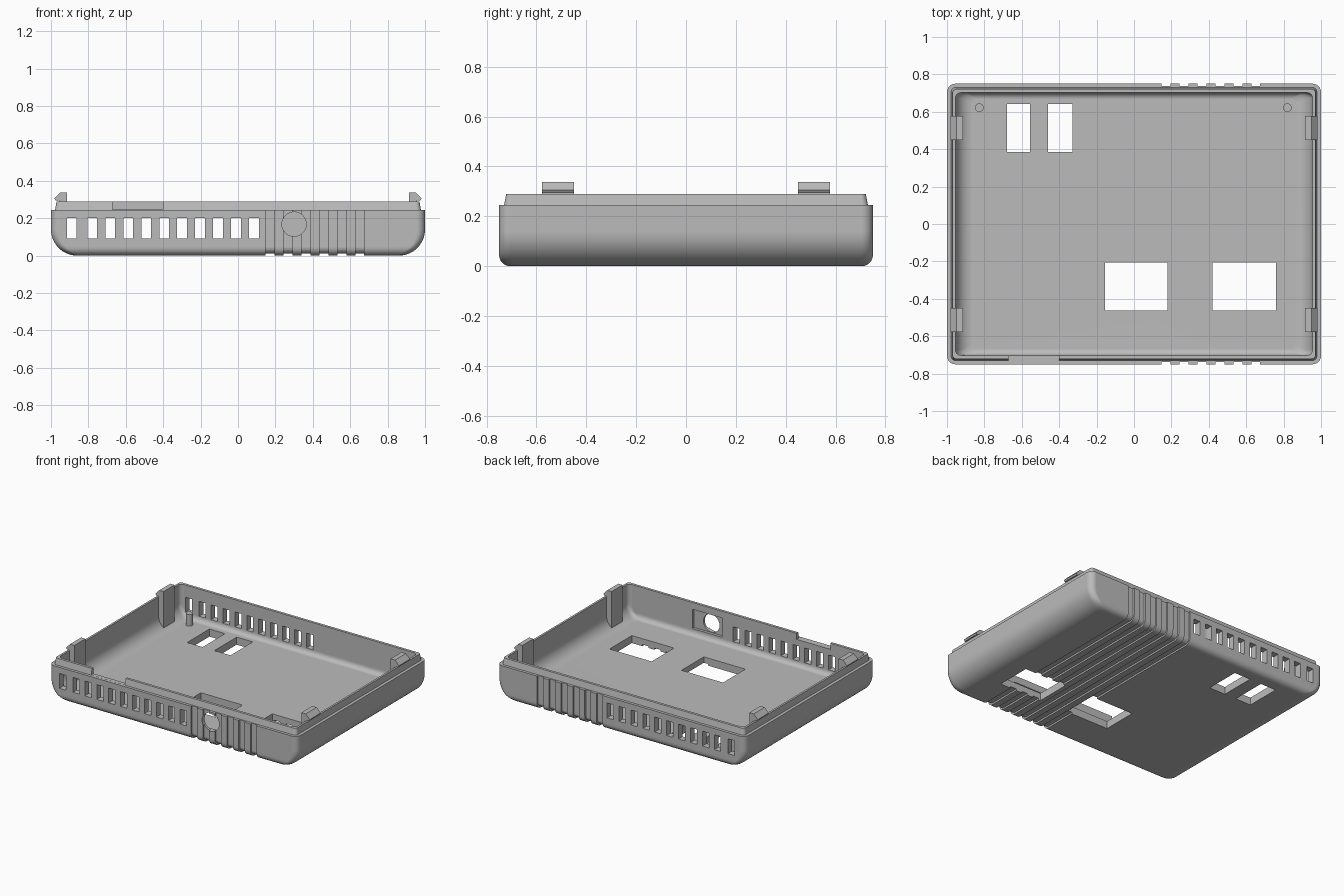
import bpy, bmesh, math
from mathutils import Vector

cube = bpy.data.objects.get("Cube")
if cube:
    bpy.data.objects.remove(cube, do_unlink=True)

grey = bpy.data.materials.new("matte grey plastic")
grey.use_nodes = True
COLOUR = (0.5, 0.5, 0.5, 1)
grey.diffuse_color = COLOUR
grey.node_tree.nodes["Principled BSDF"].inputs["Base Color"].default_value = COLOUR


def finish(bm, name):
    bmesh.ops.recalc_face_normals(bm, faces=bm.faces[:])
    mesh = bpy.data.meshes.new(name)
    bm.to_mesh(mesh)
    bm.free()
    mesh.materials.append(grey)
    obj = bpy.data.objects.new(name, mesh)
    bpy.context.collection.objects.link(obj)
    return obj


def select(obj):
    bpy.ops.object.select_all(action='DESELECT')
    obj.select_set(True)
    bpy.context.view_layer.objects.active = obj


def add_box(bm, x0, x1, y0, y1, z0, z1):
    verts = bmesh.ops.create_cube(bm, size=1)["verts"]
    for v in verts:
        v.co = Vector((x0 if v.co.x < 0 else x1,
                       y0 if v.co.y < 0 else y1,
                       z0 if v.co.z < 0 else z1))


def add_prism(bm, profile, start, end, axis):
    """Extrude a 2D profile along 'x' (profile is y, z) or 'y' (profile is x, z)."""
    def place(p, d):
        return (d, p[0], p[1]) if axis == 'x' else (p[0], d, p[1])
    face = bm.faces.new([bm.verts.new(place(p, start)) for p in profile])
    moved = bmesh.ops.extrude_face_region(bm, geom=[face])["geom"]
    shift = Vector(place((0, 0), end - start))
    bmesh.ops.translate(bm, vec=shift, verts=[v for v in moved if isinstance(v, bmesh.types.BMVert)])


def rounded_ring(bm, hx, hy, z, r, steps=6):
    ring = []
    for quarter, (sx, sy) in enumerate([(1, 1), (-1, 1), (-1, -1), (1, -1)]):
        for i in range(steps + 1):
            a = math.pi / 2 * (quarter + i / steps)
            ring.append(bm.verts.new((sx * (hx - r) + r * math.cos(a),
                                      sy * (hy - r) + r * math.sin(a), z)))
    return ring


def bowl(hx, hy, floor, rx, ry, steps=14):
    """Half sizes and heights of a bowl wall: wide round on x, tight round on y."""
    for i in range(steps + 1):
        a = math.pi / 2 * i / steps
        rise = rx * (1 - math.cos(a))
        down = max(0, ry - rise)
        yield (hx - rx * (1 - math.sin(a)),
               hy - ry + math.sqrt(ry * ry - down * down), floor + rise)


# Tray: outer wall, stepped lip and inner wall in one closed loft
RIM, LIP, FLOOR, HY = 0.245, 0.29, 0.055, 0.75
bm = bmesh.new()
sections = [(*s, 0.045) for s in bowl(1, HY, 0, 0.14, 0.045)]
sections += [(1, HY, RIM, 0.045), (0.978, 0.73, RIM, 0.025),
             (0.97, 0.721, LIP, 0.02), (0.955, 0.702, LIP, 0.03)]
sections += [(*s, 0.03) for s in reversed(list(bowl(0.955, 0.702, FLOOR, 0.095, 0.035)))]
rings = [rounded_ring(bm, *s) for s in sections]
for low, high in zip(rings, rings[1:]):
    for i in range(len(low)):
        j = (i + 1) % len(low)
        bm.faces.new((low[i], low[j], high[j], high[i]))
bm.faces.new(rings[0])
bm.faces.new(rings[-1])
tray = finish(bm, "tray")


def cut(bm):
    cutter = finish(bm, "cutter")
    cutter.hide_render = True
    select(tray)
    mod = tray.modifiers.new("cut", 'BOOLEAN')
    mod.operation, mod.solver, mod.object = 'DIFFERENCE', 'EXACT', cutter
    bpy.ops.object.modifier_apply(modifier=mod.name)
    bpy.data.objects.remove(cutter, do_unlink=True)


# Grip grooves wrapping front, bottom and back
PITCH, DEPTH = 0.096, 0.012
bm = bmesh.new()
r = 0.035
side = []
for i in range(7):
    a = math.pi / 2 * i / 6
    side.append((HY - DEPTH - r + r * math.cos(a), DEPTH + r - r * math.sin(a)))
half = [(0.8, -0.1), (0.8, 0.25), (HY - DEPTH, 0.25)] + side
wrap = half + [(-y, z) for y, z in reversed(half)]
for k in range(6):
    x = 0.147 + PITCH * k
    add_prism(bm, wrap, x, x + 0.048, 'x')
cut(bm)

# Vent slots through the front and back walls
bm = bmesh.new()
for x in [-0.915] + [-0.805 + PITCH * k for k in range(10)]:
    add_box(bm, x, x + 0.052, -0.8, 0.8, 0.092, 0.2)
# Floor windows
for x0, x1, y0, y1 in [(-0.68, -0.555, 0.385, 0.642), (-0.46, -0.33, 0.385, 0.642),
                       (-0.155, 0.18, -0.462, -0.205), (0.42, 0.76, -0.462, -0.205)]:
    add_box(bm, x0, x1, y0, y1, -0.1, 0.08)
# Gap in the front lip
add_box(bm, -0.672, -0.4, -0.74, -0.66, RIM + 0.0005, 0.4)
cut(bm)

# Recess behind the round port, then the port itself
bm = bmesh.new()
add_box(bm, 0.2, 0.44, -0.722, -0.68, 0.1, 0.24)
cut(bm)
bm = bmesh.new()
port = [(0.3 + 0.065 * math.cos(math.tau * i / 32), 0.168 + 0.065 * math.sin(math.tau * i / 32))
        for i in range(32)]
add_prism(bm, port, -0.8, -0.65, 'y')
cut(bm)

select(tray)
bpy.ops.object.shade_smooth_by_angle(angle=math.radians(30))
tray.modifiers.new("even shading", 'WEIGHTED_NORMAL').keep_sharp = True

# Snap clips: posts with outward hooks
hook = [(0.915, 0.07), (0.957, 0.1), (0.957, 0.294), (0.975, 0.294),
        (0.982, 0.305), (0.95, 0.338), (0.915, 0.338)]
for sx, side_name in [(1, "left"), (-1, "right")]:
    for y0, end in [(-0.577, "front"), (0.45, "back")]:
        bm = bmesh.new()
        add_prism(bm, [(sx * x, z) for x, z in hook], y0, y0 + 0.127, 'y')
        finish(bm, f"{end}_{side_name}_clip")

# Locating pins at the back
for x, side_name in [(0.82, "left"), (-0.827, "right")]:
    bm = bmesh.new()
    bmesh.ops.create_cone(bm, cap_ends=True, segments=24, radius1=0.023, radius2=0.023, depth=0.09)
    bmesh.ops.translate(bm, vec=(x, 0.622, FLOOR + 0.04), verts=bm.verts[:])
    pin = finish(bm, f"{side_name}_pin")
    select(pin)
    bpy.ops.object.shade_smooth_by_angle(angle=math.radians(40))
